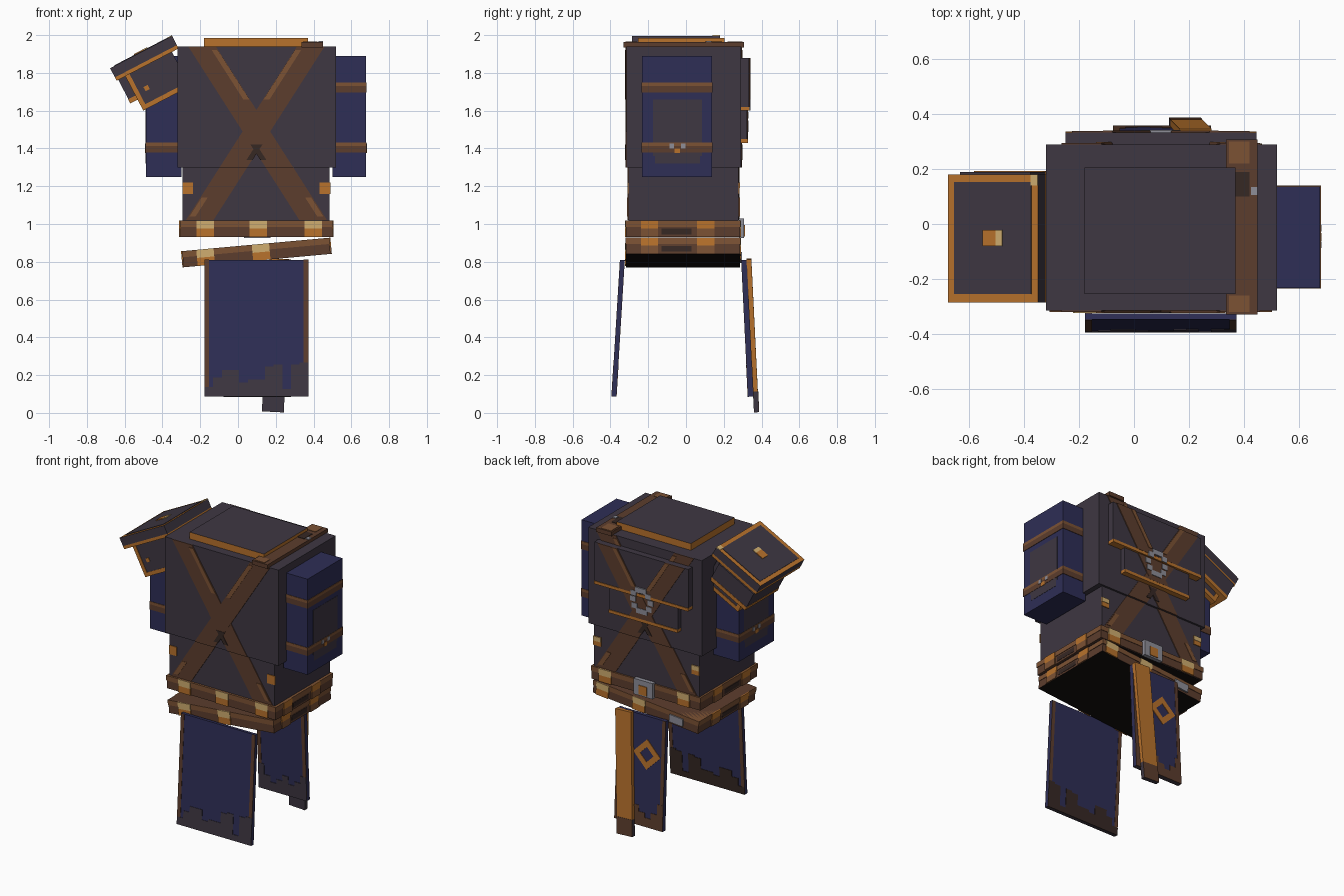
import bpy, bmesh, math
from mathutils import Matrix, Vector

old = bpy.data.objects.get("Cube")
if old:
    bpy.data.objects.remove(old, do_unlink=True)


def material(name, rgb):
    lin = [(v / 255 / 12.92) if v < 11 else ((v / 255 + 0.055) / 1.055) ** 2.4 for v in rgb]
    m = bpy.data.materials.new(name)
    m.use_nodes = True
    m.diffuse_color = (*lin, 1)
    bsdf = m.node_tree.nodes["Principled BSDF"]
    bsdf.inputs["Base Color"].default_value = (*lin, 1)
    bsdf.inputs["Roughness"].default_value = 0.9
    return m


GREY = material("charcoal cloth", (62, 55, 66))
BLUE = material("navy cloth", (46, 46, 86))
BROWN = material("brown leather", (92, 61, 45))
TAN = material("light leather", (124, 82, 52))
DARK = material("dark leather", (54, 40, 36))
GOLD = material("orange brass", (184, 114, 44))
CREAM = material("bright brass", (208, 174, 112))
SILVER = material("silver", (142, 142, 152))
BLACK = material("underside black", (20, 15, 14))
I = Matrix.Identity(4)
C = 0.0975      # x of the body's centre line
T = 0.005       # thickness of flat details


def finish(name, bm, mats):
    me = bpy.data.meshes.new(name)
    bmesh.ops.recalc_face_normals(bm, faces=bm.faces)
    bm.to_mesh(me)
    bm.free()
    for m in mats:
        me.materials.append(m)
    ob = bpy.data.objects.new(name, me)
    bpy.context.collection.objects.link(ob)
    return ob


def box(name, lo, hi, mat, M=I, top=None, bottom=None):
    lo, hi = Vector(lo), Vector(hi)
    bm = bmesh.new()
    bmesh.ops.create_cube(bm, size=1, matrix=Matrix.Translation((lo + hi) / 2) @ Matrix.Diagonal((*(hi - lo), 1)))
    bm.normal_update()
    for f in bm.faces:
        f.material_index = 1 if f.normal.z > 0.5 else 2 if f.normal.z < -0.5 else 0
    bm.transform(M)
    return finish(name, bm, [mat, top or mat, bottom or mat])


def plate(name, xz, y, out, mat, M=I, t=T):
    """Thin plate from an x-z outline, lying on plane y and rising towards out."""
    bm = bmesh.new()
    f = bm.faces.new([bm.verts.new((x, y, z)) for x, z in xz])
    ext = bmesh.ops.extrude_face_region(bm, geom=[f])
    for v in ext["geom"]:
        if isinstance(v, bmesh.types.BMVert):
            v.co.y += out * t
    bm.transform(M)
    return finish(name, bm, [mat])


def rect(x0, x1, z0, z1):
    return [(x0, z0), (x1, z0), (x1, z1), (x0, z1)]


# Torso and back plates
box("chest", (-0.32, -0.315, 1.30), (0.52, 0.29, 1.94), GREY)
box("waist", (-0.295, -0.305, 0.93), (0.485, 0.277, 1.30), GREY, bottom=BLACK)
box("collar_plate", (-0.18, -0.255, 1.94), (0.37, 0.205, 1.985), GOLD, top=GREY)
box("shoulder_strap", (0.335, -0.33, 1.935), (0.45, 0.307, 1.963), BROWN)
for y0, y1, m in ((0.22, 0.3, TAN), (-0.32, -0.26, TAN), (0.1, 0.19, DARK)):
    box("strap_patch", (0.345, y0, 1.963), (0.42, y1, 1.966), m)
box("strap_rivet", (0.425, 0.105, 1.963), (0.45, 0.135, 1.968), SILVER)
box("upper_back_plate", (-0.25, 0.29, 1.62), (0.445, 0.333, 1.88), GREY)
box("upper_back_rim", (-0.25, 0.29, 1.60), (0.445, 0.337, 1.62), GOLD)
box("lower_back_plate", (-0.165, 0.29, 1.45), (0.345, 0.322, 1.60), GREY)
box("lower_back_rim", (-0.165, 0.29, 1.43), (0.345, 0.327, 1.45), GOLD)


# Crossed straps, split by the surface they lie on
def cross(levels, out):
    for z0, z1, y in levels:
        for s in (-1, 1):
            def at(z):
                return C + s * (z - 1.49) * 0.64
            plate("cross_strap", [(at(z0) - 0.073, z0), (at(z0) + 0.073, z0),
                                  (at(z1) + 0.073, z1), (at(z1) - 0.073, z1)], y, out, BROWN, t=T + s * 0.0005)
            for a, b, edge, m in ((1.66, 1.92, -0.055 * s, TAN), (1.04, 1.14, -0.05 * s, TAN),
                                  (1.34, 1.42, 0.06 * s, DARK)):
                a, b = max(a, z0), min(b, z1)
                if b > a:
                    plate("strap_edge", [(at(a) + edge - 0.016, a), (at(a) + edge + 0.016, a),
                                         (at(b) + edge + 0.016, b), (at(b) + edge - 0.016, b)], y, out, m, t=0.008)


cross([(1.02, 1.30, -0.305), (1.30, 1.94, -0.315)], -1)
cross([(1.02, 1.30, 0.277), (1.30, 1.43, 0.29), (1.45, 1.60, 0.322),
       (1.62, 1.88, 0.333), (1.88, 1.94, 0.29)], 1)

# Silver ring on the back
for i in range(10):
    a = math.tau * i / 10
    x, z = C + 0.065 * math.cos(a), 1.575 + 0.075 * math.sin(a)
    y = 0.333 if z > 1.6 else 0.322
    plate("ring_link", rect(x - 0.02, x + 0.02, z - 0.017, z + 0.017), y, 1, SILVER, t=0.009)

# Corner buttons on the waist
for y, out in ((-0.305, -1), (0.277, 1)):
    for s in (-1, 1):
        x0, x1 = sorted((C + s * 0.335, C + s * 0.392))
        plate("corner_button", rect(x0, x1, 1.16, 1.22), y, out, GOLD)
        if out > 0:
            plate("button_shine", rect(x0, x1, 1.19, 1.22), y, out, CREAM, t=0.008)


# Belts with studs, each built about its own centre
def belt(name, half, y0, y1, M, front, back, bottom):
    h = 0.043
    box(name, (-half, y0, -h), (half, y1, h), BROWN, M, bottom=bottom)
    box(name + "_top_edge", (-half - 0.003, y0 - 0.003, 0.01), (half + 0.003, y1 + 0.003, h), TAN, M, bottom=BROWN)
    for xs, y, out in ((front, y0, -1), (back, y1, 1)):
        for x in xs:
            plate(name + "_stud", rect(x - 0.046, x + 0.046, -h, 0), y, out, GOLD, M, 0.007)
            plate(name + "_stud_shine", rect(x - 0.046, x + 0.046, 0, h), y, out, CREAM, M, 0.007)
    for s in (-1, 1):
        for y in (-0.193, 0.105):
            for z0, z1, m in ((-h, 0, TAN), (0, h, GOLD)):
                xs = sorted((s * half, s * (half + 0.007)))
                box(name + "_side_stud", (xs[0], y - 0.046, z0), (xs[1], y + 0.046, z1), m, M)
        box(name + "_dark_patch", (s * half - 0.002, -0.13, -0.03), (s * half + 0.002, 0.03, 0), DARK, M)


upper = Matrix.Translation((C, 0, 0.975))
lower = Matrix.Translation((C, 0, 0.849)) @ Matrix.Rotation(math.radians(-5.2), 4, 'Y')
belt("upper_belt", 0.402, -0.317, 0.285, upper, (-0.27, 0.01, 0.3), (-0.28, 0.3), BROWN)
belt("lower_belt", 0.39, -0.317, 0.285, lower, (-0.27, 0.025), (0.05, 0.32), BLACK)
box("buckle", (-0.065, 0.28, -0.05), (0.075, 0.307, 0.055), SILVER, upper)
box("buckle_centre", (-0.025, 0.3, -0.04), (0.035, 0.312, 0.02), GOLD, upper)
box("lower_buckle", (-0.28, 0.28, -0.03), (-0.18, 0.296, 0.02), SILVER, lower)

# Sleeve blocks with bands and an outer panel
for side, inner, outer in (("left", 0.5, 0.68), ("right", -0.3, -0.49)):
    s = 1 if outer > 0 else -1

    def sleeve(name, y0, y1, z0, z1, mat, grow):
        xs = sorted((inner, outer + s * grow))
        box(side + name, (xs[0], y0 - grow, z0), (xs[1], y1 + grow, z1), mat)

    sleeve("_sleeve", -0.235, 0.14, 1.25, 1.89, BLUE, -0.003)
    sleeve("_panel", -0.175, 0.085, 1.36, 1.66, GREY, -0.0015)
    sleeve("_panel_base", -0.165, 0.075, 1.32, 1.36, GREY, -0.0015)
    for z in (1.722, 1.405):
        sleeve("_band", -0.235, 0.14, z - 0.027, z + 0.008, BROWN, 0)
        sleeve("_band_edge", -0.235, 0.14, z + 0.008, z + 0.027, TAN, 0)
    sleeve("_clasp", -0.06, -0.035, 1.375, 1.4, GOLD, 0.002)
    for y in (-0.085, -0.025):
        sleeve("_clasp_rivet", y, y + 0.02, 1.4, 1.425, SILVER, 0.002)


# Hanging cloth panels, hinged at the top
def hanging(name, x, y, z, tilt, roll=0):
    return Matrix.Translation((x, y, z)) @ Matrix.Rotation(math.radians(roll), 4, 'Y') \
        @ Matrix.Rotation(math.radians(tilt), 4, 'X')


def rags(name, half, t, length, M, out, mat, tops):
    w = 2 * half / len(tops)
    for i, h in enumerate(tops):
        x = -half + i * w
        plate(name, rect(x, x + w, -length, -length + h), out * t, out, mat, M, 0.003)


def cloth(name, half, t, length, M, front_rag, back_rag, tops):
    box(name, (-half, -t, -length), (half, t, 0), BLUE, M, bottom=GREY)
    for out, m in ((-1, front_rag), (1, back_rag)):
        for s in (-1, 1):
            x0, x1 = sorted((s * half, s * (half - 0.025)))
            plate(name + "_hem", rect(x0, x1, -length, 0), out * t, out, BROWN, M, 0.002)
        rags(name + "_rag", half, t, length, M, out, m, tops)


front = hanging("front", C, -0.337, 0.81, -3.5)
back = hanging("back", 0.1025, 0.307, 0.81, 2.8)
cloth("front_cloth", 0.275, 0.011, 0.725, front, GREY, DARK,
      (0.05, 0.1, 0.14, 0.14, 0.075, 0.09, 0.09, 0.16, 0.17, 0.04, 0.17, 0.18))
cloth("back_cloth", 0.178, 0.013, 0.725, back, GREY, BROWN, (0.17, 0.1, 0.06, 0.09, 0.13, 0.08, 0.11, 0.16))

# Diamond emblem on the back cloth
for i in range(4):
    a = math.pi / 2 * i
    pts = [(r * math.cos(b), r * math.sin(b)) for r, b in
           ((0.1, a), (0.1, a + math.pi / 2), (0.05, a + math.pi / 2), (0.05, a))]
    plate("emblem", [(x - 0.047, z - 0.25) for x, z in pts], 0.013, 1, GOLD, back, 0.004)

# Sash at the back
sash = hanging("sash", 0.224, 0.333, 0.815, 2.8, 2.8)
box("sash", (-0.058, -0.013, -0.7), (0.058, 0.013, 0), GOLD, sash)
box("sash_end", (-0.058, -0.013, -0.811), (0.058, 0.013, -0.7), GREY, sash)
plate("sash_end_back", rect(-0.058, 0.058, -0.811, -0.7), 0.013, 1, BROWN, sash, 0.002)

# Tilted shoulder guard
pad = Matrix.Translation((-0.677, 0, 1.825)) @ Matrix.Rotation(math.radians(-27.5), 4, 'Y')
box("guard_cap", (0, -0.285, -0.055), (0.37, 0.18, 0), GREY, pad, top=GOLD)
box("guard_cap_rim", (0, -0.285, -0.075), (0.37, 0.18, -0.055), GOLD, pad)
box("guard_cap_inset", (0.027, -0.255, 0), (0.343, 0.152, 0.003), GREY, pad)
box("guard_corner", (0.34, 0.14, 0), (0.37, 0.18, 0.004), CREAM, pad)
box("guard_boss", (0.145, -0.08, 0), (0.2, -0.022, 0.008), GOLD, pad)
box("guard_boss_shine", (0.2, -0.08, 0), (0.225, -0.022, 0.008), CREAM, pad)
box("guard_body", (0.055, -0.26, -0.255), (0.33, 0.165, -0.075), GREY, pad)
box("guard_body_rim", (0.052, -0.263, -0.28), (0.333, 0.168, -0.255), GOLD, pad)
for y in (-0.263, 0.145):
    box("guard_body_edge", (0.052, y, -0.255), (0.077, y + 0.023, -0.075), GOLD, pad)
box("guard_rivet", (0.11, -0.264, -0.195), (0.135, -0.26, -0.17), GOLD, pad)
box("guard_rear", (0.01, -0.15, -0.19), (0.3, 0.19, -0.075), GREY, pad)
box("guard_rear_rim", (0.008, -0.152, -0.215), (0.3, 0.192, -0.19), GOLD, pad)
